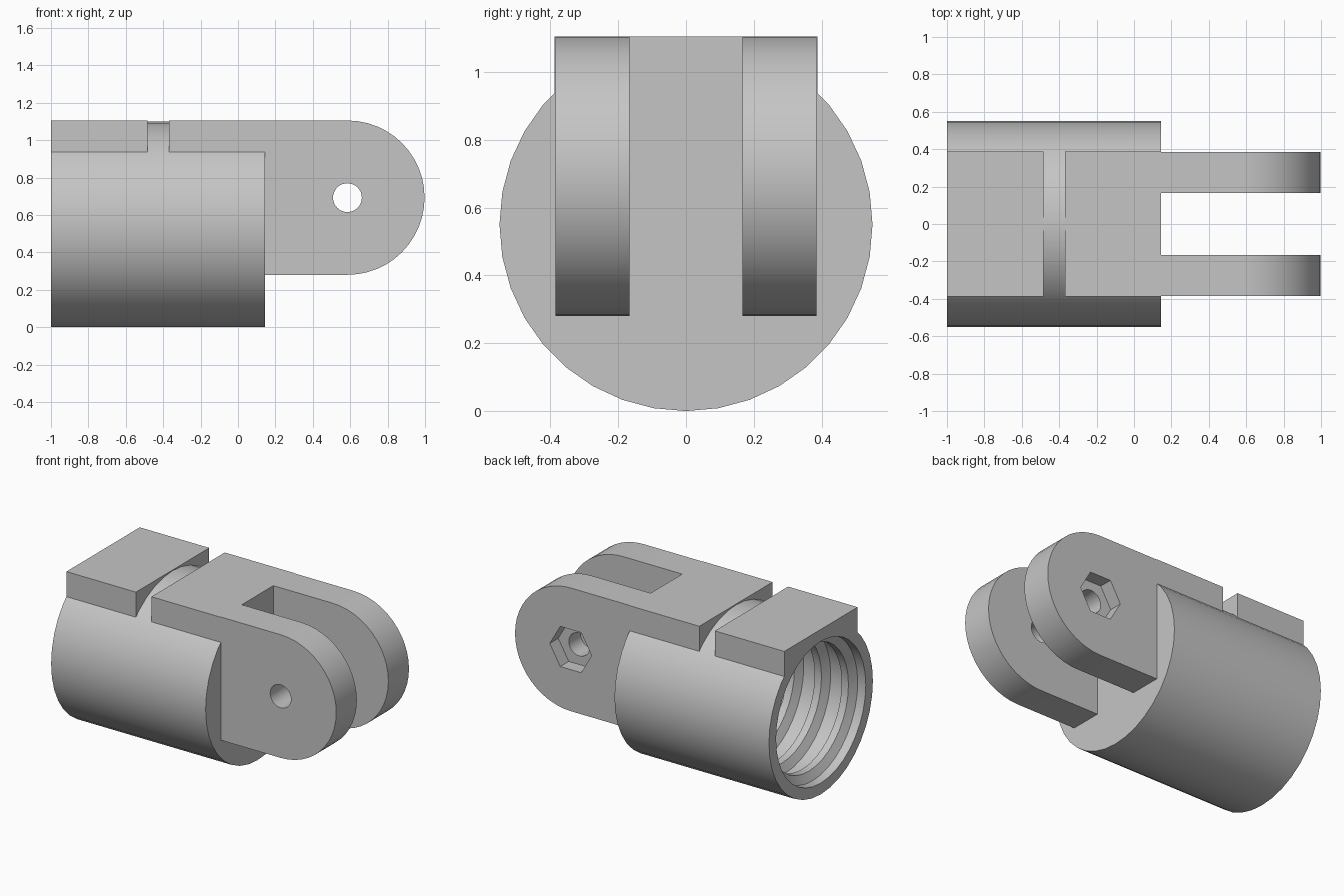
import bpy, bmesh, math
from mathutils import Matrix, Vector

if "Cube" in bpy.data.objects:
    bpy.data.objects.remove(bpy.data.objects["Cube"], do_unlink=True)

grey = bpy.data.materials.new("plain grey")
grey.use_nodes = True
COLOUR = (0.56, 0.56, 0.56, 1)
grey.diffuse_color = COLOUR
grey.node_tree.nodes["Principled BSDF"].inputs["Base Color"].default_value = COLOUR

REAR, SHOULDER, AXIS = -1.0, 0.145, 0.55
RADIUS, TOP = 0.55, 1.105
ARM_LOW, PIN_X = 0.28, 0.585
ARM_R = (TOP - ARM_LOW) / 2
PIN_Z = ARM_LOW + ARM_R


def finish(bm, name):
    bmesh.ops.recalc_face_normals(bm, faces=bm.faces)
    mesh = bpy.data.meshes.new(name)
    bm.to_mesh(mesh)
    bm.free()
    mesh.materials.append(grey)
    obj = bpy.data.objects.new(name, mesh)
    bpy.context.collection.objects.link(obj)
    return obj


def box(name, low, high):
    bm = bmesh.new()
    bmesh.ops.create_cube(bm, size=1)
    low, high = Vector(low), Vector(high)
    for v in bm.verts:
        v.co = (low + high) / 2 + v.co * (high - low)
    return finish(bm, name)


def lathe(name, profile, sides=36):
    """Solid of revolution about the barrel axis from (x, radius) pairs."""
    bm = bmesh.new()
    rings = []
    for x, r in profile:
        angles = [math.tau * i / sides for i in range(sides)]
        rings.append([bm.verts.new((x, r * math.sin(a), AXIS + r * math.cos(a))) for a in angles])
    for a, b in zip(rings, rings[1:]):
        for i in range(sides):
            j = (i + 1) % sides
            bm.faces.new((a[i], a[j], b[j], b[i]))
    bm.faces.new(rings[0])
    bm.faces.new(rings[-1])
    return finish(bm, name)


def slab(name, outline, y0, y1):
    """Extrude an (x, z) outline along y."""
    bm = bmesh.new()
    face = bm.faces.new([bm.verts.new((x, y0, z)) for x, z in outline])
    new = bmesh.ops.extrude_face_region(bm, geom=[face])["geom"]
    bmesh.ops.translate(bm, vec=(0, y1 - y0, 0),
                        verts=[v for v in new if isinstance(v, bmesh.types.BMVert)])
    return finish(bm, name)


def around_pin(radius, sides):
    return [(PIN_X + radius * math.cos(math.tau * i / sides),
             PIN_Z + radius * math.sin(math.tau * i / sides)) for i in range(sides)]


def combine(obj, other, operation):
    mod = obj.modifiers.new(operation.lower(), "BOOLEAN")
    mod.operation, mod.object, mod.solver = operation, other, "EXACT"
    bpy.context.view_layer.objects.active = obj
    bpy.ops.object.modifier_apply(modifier=mod.name)
    bpy.data.objects.remove(other, do_unlink=True)


def smooth(obj):
    bpy.ops.object.select_all(action="DESELECT")
    obj.select_set(True)
    bpy.context.view_layer.objects.active = obj
    bpy.ops.object.shade_smooth_by_angle(angle=math.radians(25))


# Round barrel with two flat pads on top, leaving a strap gap between them
barrel = lathe("barrel", [(REAR, RADIUS), (SHOULDER, RADIUS)])
for x0, x1 in ((REAR, -0.485), (-0.37, SHOULDER)):
    combine(barrel, box("pad", (x0, -0.388, 0.7), (x1, 0.388, TOP)), "UNION")

# Threaded socket opening at the rear
WIDE, NARROW = 0.475, 0.42
profile = [(REAR - 0.1, WIDE), (-0.94, WIDE)]
for i in range(4):
    x = -0.94 + 0.2 * i
    profile += [(x + 0.03, NARROW), (x + 0.08, NARROW), (x + 0.11, WIDE), (x + 0.2, WIDE)]
profile[-1] = (0.0, WIDE)
combine(barrel, lathe("socket_cutter", profile), "DIFFERENCE")
smooth(barrel)

# Pair of rounded clevis arms with a pin hole
arc = [(PIN_X + ARM_R * math.sin(math.pi * i / 24),
        PIN_Z - ARM_R * math.cos(math.pi * i / 24)) for i in range(25)]
outline = [(SHOULDER, TOP), (SHOULDER, ARM_LOW)] + arc
for name, y0, y1 in (("front_arm", -0.385, -0.167), ("back_arm", 0.167, 0.385)):
    arm = slab(name, outline, y0, y1)
    combine(arm, slab("pin_cutter", around_pin(0.077, 32), y0 - 0.1, y1 + 0.1), "DIFFERENCE")
    if name == "back_arm":
        # Hexagonal nut pocket
        combine(arm, slab("nut_cutter", around_pin(0.155, 6), y1 - 0.09, y1 + 0.1), "DIFFERENCE")
    smooth(arm)
